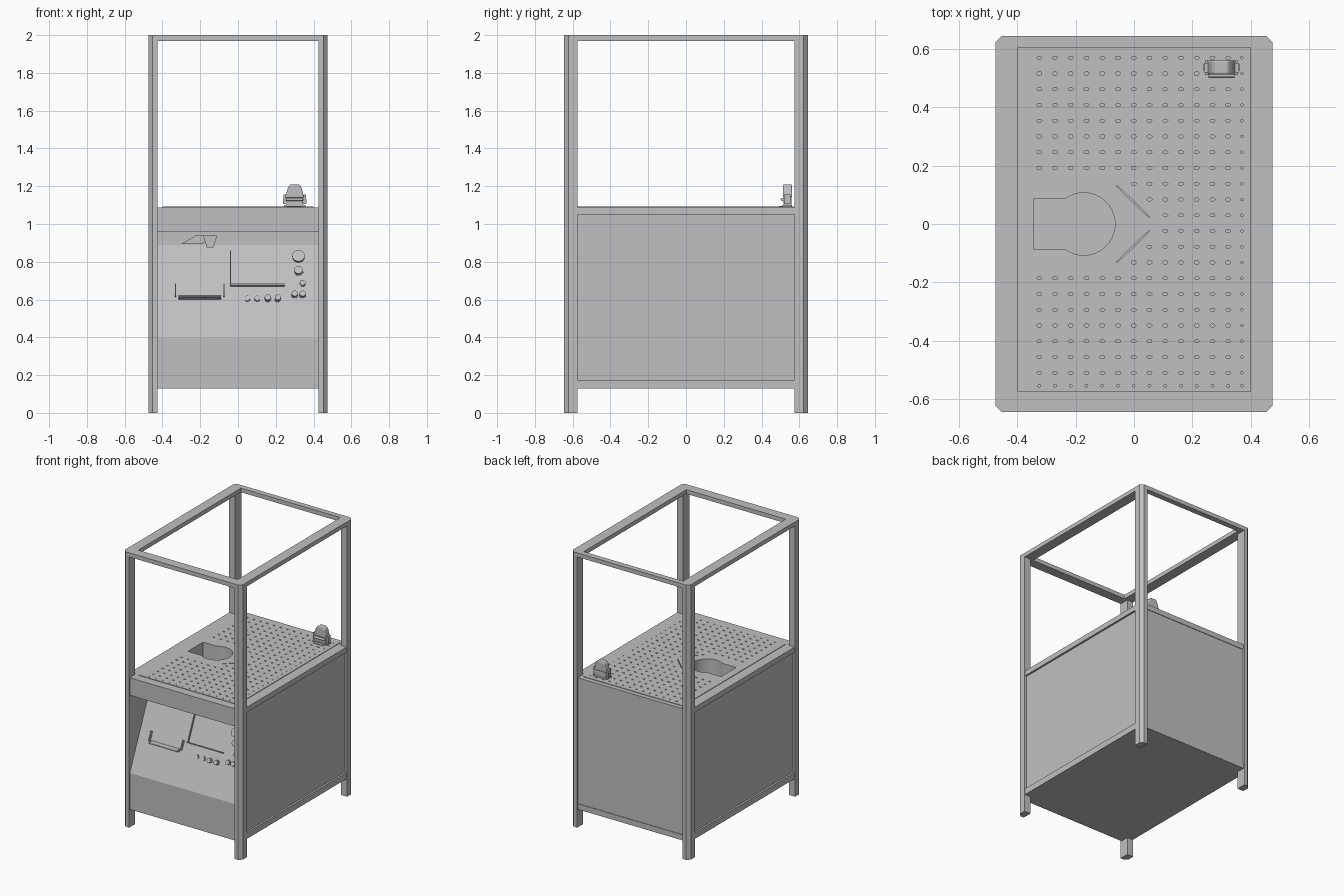
import bpy, bmesh, math
from mathutils import Vector, Matrix

if "Cube" in bpy.data.objects:
    bpy.data.objects.remove(bpy.data.objects["Cube"], do_unlink=True)

GREY = (0.527, 0.527, 0.527, 1)
mat = bpy.data.materials.new("light_grey_metal")
mat.use_nodes = True
mat.diffuse_color = GREY
mat.node_tree.nodes["Principled BSDF"].inputs["Base Color"].default_value = GREY


def finish(name, bm, matrix=None):
    if matrix:
        bm.transform(matrix)
    bmesh.ops.recalc_face_normals(bm, faces=bm.faces)
    me = bpy.data.meshes.new(name)
    bm.to_mesh(me)
    bm.free()
    me.materials.append(mat)
    ob = bpy.data.objects.new(name, me)
    bpy.context.collection.objects.link(ob)
    return ob


def add_prism(bm, pts, vec):
    """Extrude a closed outline of 3D points along vec."""
    face = bm.faces.new([bm.verts.new(p) for p in pts])
    new = bmesh.ops.extrude_face_region(bm, geom=[face])["geom"]
    bmesh.ops.translate(bm, verts=[v for v in new if isinstance(v, bmesh.types.BMVert)], vec=vec)


def prism(name, pts, vec, matrix=None):
    bm = bmesh.new()
    add_prism(bm, pts, vec)
    return finish(name, bm, matrix)


def box(name, x, y, z, matrix=None):
    pts = [(x[0], y[0], z[0]), (x[1], y[0], z[0]), (x[1], y[1], z[0]), (x[0], y[1], z[0])]
    return prism(name, pts, (0, 0, z[1] - z[0]), matrix)


def disc(name, r, h, matrix, sides=20):
    pts = [(r * math.cos(i * math.tau / sides), r * math.sin(i * math.tau / sides), 0)
           for i in range(sides)]
    return prism(name, pts, (0, 0, h), matrix)


def cut(ob, cutter):
    mod = ob.modifiers.new("cut", "BOOLEAN")
    mod.solver = 'EXACT'
    mod.object = cutter
    cutter.hide_render = True
    bpy.context.view_layer.objects.active = ob
    bpy.ops.object.modifier_apply(modifier=mod.name)


W, D = 0.475, 0.645        # outer half sizes
PX, PY = 0.425, 0.575      # inner faces of posts
TOP = 1.088                # rim height

# Corner posts with a chamfered outer corner
for sx, side in ((1, "left"), (-1, "right")):
    for sy, end in ((-1, "front"), (1, "back")):
        c = 0.022
        outline = [(PX, PY), (W, PY), (W, D - c), (W - c, D), (PX, D)]
        prism(f"{end}_{side}_post", [(sx * x, sy * y, 0) for x, y in outline], (0, 0, 2))

# Upper frame bars
box("top_front_bar", (-PX, PX), (-D, -PY), (1.97, 2))
box("top_back_bar", (-PX, PX), (0.605, D), (1.97, 2))
for s, side in ((1, "left"), (-1, "right")):
    def span(a, b):
        return tuple(sorted((s * a, s * b)))
    box(f"top_{side}_bar", span(0.4, W), (-PY, 0.605), (1.97, 2))
    # Cabinet side: recessed panel between two rails
    box(f"{side}_side_panel", span(PX, 0.458), (-PY, PY), (0.13, 1.06))
    box(f"{side}_lower_rail", span(0.45, 0.472), (-PY, PY), (0.13, 0.175))
    box(f"{side}_upper_rail", span(0.4, 0.472), (-PY, 0.605), (1.05, TOP))

# Cabinet core, its section including the sloped control recess
FRONT, BACK = -0.637, 0.637
SLOPE_Z, SLOPE_TOP, SLOPE_D = 0.395, 0.89, 0.22
section = [(FRONT, 0.13), (FRONT, SLOPE_Z), (FRONT + SLOPE_D, SLOPE_TOP),
           (FRONT + SLOPE_D, 0.96), (FRONT, 0.96), (FRONT, TOP), (-PY, TOP), (-PY, 1.06),
           (0.605, 1.06), (0.605, TOP), (BACK, TOP), (BACK, 1.05), (BACK - 0.004, 1.05),
           (BACK - 0.004, 0.17), (BACK, 0.17), (BACK, 0.13)]
core = prism("cabinet_body", [(-PX, y, z) for y, z in section], (2 * PX, 0, 0))
worktop = box("worktop", (-0.4, 0.4), (-PY, 0.605), (1.06, 1.092))

# Keyhole shaped drop opening
R, N = 0.107, 0.087
a = math.pi - math.asin(N / R)
key = [(-0.172 + R * math.cos(t), R * math.sin(t)) for t in (-a + 2 * a * i / 40 for i in range(41))]
key += [(-0.343, N), (-0.343, -N)]
keyhole = prism("keyhole_cutter", [(x, y, 0.9) for x, y in key], (0, 0, 0.3))
cut(core, keyhole)
cut(worktop, keyhole)

# Slot grid and the two chevron slits
bm = bmesh.new()


def add_slot(x, y, hx, hy, turn=0.0):
    m = Matrix.Rotation(turn, 3, 'Z')
    shape = [(-1, 0), (-0.6, -1), (0.6, -1), (1, 0), (0.6, 1), (-0.6, 1)]
    add_prism(bm, [Vector((x, y, 1.075)) + m @ Vector((u * hx, v * hy, 0)) for u, v in shape],
              (0, 0, 0.05))


STEP = 0.054
for j in range(22):
    y = 0.57 - STEP * j
    if j == 21:
        y = -0.555
    for i in range(13):
        x = -0.325 + STEP * i
        if abs(y) < 0.16 and x < 0.12 - abs(y):
            continue
        add_slot(x, y, *((0.009, 0.0045) if j < 21 else (0.005, 0.004)))
    add_slot(0.37, y, 0.004, 0.004)
for s in (1, -1):
    add_slot(-0.002, s * 0.076, 0.081, 0.0025, -s * math.radians(44))
slots = finish("slot_cutter", bm)
cut(worktop, slots)
for helper in (keyhole, slots):
    bpy.data.objects.remove(helper, do_unlink=True)

# Sloped control panel fittings
tilt = math.atan2(SLOPE_TOP - SLOPE_Z, SLOPE_D)


def on_slope(x, z):
    y = FRONT + (z - SLOPE_Z) * SLOPE_D / (SLOPE_TOP - SLOPE_Z)
    return Matrix.Translation((x, y, z)) @ Matrix.Rotation(tilt, 4, 'X')


box("stop_ledge", (0, 0.285), (-0.003, 0.003), (-0.005, 0.022), on_slope(-0.04, 0.672))
box("stop_side", (-0.003, 0.003), (0, 0.2), (-0.005, 0.012), on_slope(-0.04, 0.672))

# Delivery tray: lip with a thin guard on each side
tray = on_slope(-0.203, 0.6)
prism("tray_lip", [(-0.112, 0, -0.004), (-0.112, 0, 0.035), (-0.112, 0.006, 0.035),
                   (-0.112, 0.025, -0.004)], (0.224, 0, 0), tray)
for s, side in ((1, "left"), (-1, "right")):
    box(f"{side}_tray_guard", (s * 0.128 - 0.003, s * 0.128 + 0.003), (0.015, 0.085),
        (-0.004, 0.02), tray)

# Chute hood above the tray
hood_y = FRONT + SLOPE_D
prism("chute_hood", [(-0.3, hood_y, 0.895), (-0.19, hood_y, 0.895), (-0.11, hood_y, 0.94),
                     (-0.22, hood_y, 0.94)], (0, -0.04, 0))
prism("chute_spout", [(-0.185, hood_y, 0.94), (-0.11, hood_y, 0.94), (-0.13, hood_y, 0.875),
                      (-0.165, hood_y, 0.875)], (0, -0.05, 0))

# Push buttons and lamps
for i, (x, z, r, h) in enumerate([(0.05, 0.605, 0.014, 0.008), (0.102, 0.605, 0.014, 0.008),
                                  (0.157, 0.605, 0.016, 0.02), (0.211, 0.605, 0.016, 0.02),
                                  (0.3, 0.625, 0.016, 0.02), (0.342, 0.625, 0.016, 0.02),
                                  (0.342, 0.685, 0.015, 0.012), (0.32, 0.75, 0.022, 0.02)]):
    disc(f"button_{i + 1}", r, h, on_slope(x, z))
    disc(f"button_{i + 1}_collar", r * 1.2, 0.004, on_slope(x, z))
disc("stop_button_stem", 0.02, 0.03, on_slope(0.32, 0.815))
disc("stop_button_head", 0.033, 0.015, on_slope(0.32, 0.815) @ Matrix.Translation((0, 0, 0.028)))

# Cable connector on the worktop
box("connector_base", (0.243, 0.357), (0.51, 0.56), (1.09, 1.1))
box("connector_foot", (0.258, 0.342), (0.492, 0.51), (1.09, 1.096))
box("connector_housing", (0.255, 0.345), (0.516, 0.558), (1.1, 1.14))
hood = prism("connector_hood", [(0.25, 0.513, 1.14), (0.35, 0.513, 1.14), (0.335, 0.513, 1.195),
                                (0.322, 0.513, 1.21), (0.278, 0.513, 1.21),
                                (0.265, 0.513, 1.195)], (0, 0.048, 0))
bev = hood.modifiers.new("rounded_edges", "BEVEL")
bev.width, bev.segments = 0.006, 3
side_on = Matrix.Rotation(math.pi / 2, 4, 'Y')
disc("connector_knob", 0.008, 0.09, Matrix.Translation((0.255, 0.509, 1.13)) @ side_on, 12)
for x, side in ((0.24, "right"), (0.346, "left")):
    box(f"connector_{side}_lever", (x, x + 0.014), (0.52, 0.552), (1.105, 1.155))
    disc(f"connector_{side}_pivot", 0.012, 0.018,
         Matrix.Translation((x - 0.002, 0.536, 1.12)) @ side_on, 16)
